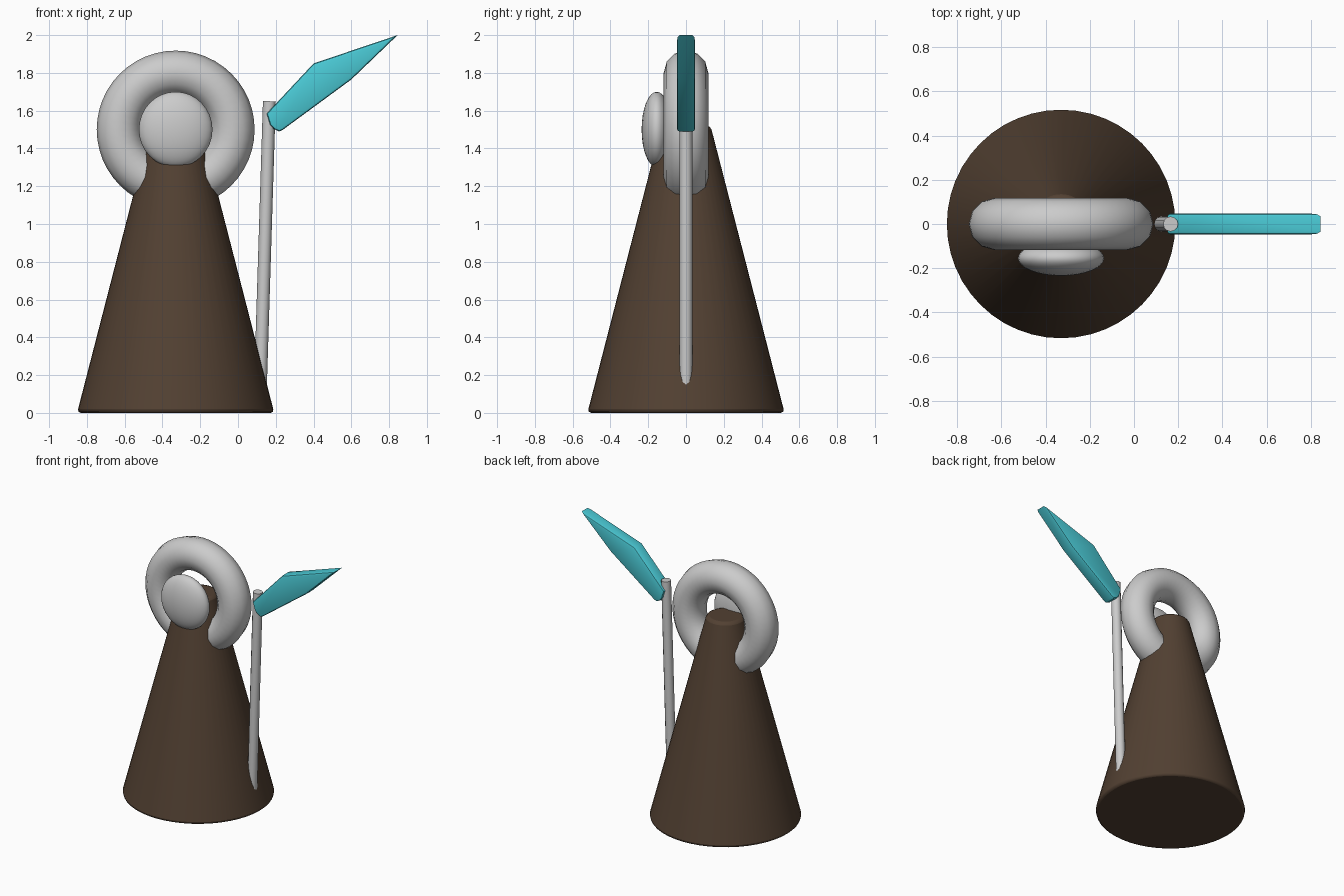
import bpy, bmesh, math
from mathutils import Vector

if "Cube" in bpy.data.objects:
    bpy.data.objects.remove(bpy.data.objects["Cube"])

CX = -0.33  # axis of the robe, ring and head


def material(name, rgb):
    m = bpy.data.materials.new(name)
    m.diffuse_color = (*rgb, 1)
    m.use_nodes = True
    m.node_tree.nodes["Principled BSDF"].inputs["Base Color"].default_value = m.diffuse_color
    return m


def finish(name, mat=None, angle=35):
    ob = bpy.context.object
    ob.name = name
    if mat:
        ob.data.materials.append(mat)
    bpy.ops.object.shade_smooth_by_angle(angle=math.radians(angle))
    return ob


def bevel(ob, width, segments=2):
    mod = ob.modifiers.new("bevel", "BEVEL")
    mod.width = width
    mod.segments = segments
    mod.limit_method = 'ANGLE'
    mod.angle_limit = math.radians(40)


brown = material("brown", (0.085, 0.052, 0.032))
cyan = material("cyan", (0.07, 0.60, 0.68))

# Tapered robe body
bpy.ops.mesh.primitive_cone_add(vertices=48, radius1=0.522, radius2=0.13, depth=1.52,
                                location=(CX, 0, 0.76))
bevel(finish("robe_body", brown), 0.02)

# Upright ring collar
bpy.ops.mesh.primitive_torus_add(major_radius=0.30, minor_radius=0.118, major_segments=48,
                                 minor_segments=12, location=(CX, 0, 1.5),
                                 rotation=(math.pi / 2, 0, 0))
finish("ring_collar", angle=60)

# Flattened round face
bpy.ops.mesh.primitive_uv_sphere_add(segments=32, ring_count=16, radius=1, location=(CX, -0.155, 1.5))
bpy.context.object.scale = (0.195, 0.08, 0.2)
finish("face_disc", angle=60)

# Slightly leaning staff
low, high = Vector((0.116, 0, 0.05)), Vector((0.166, 0, 1.65))
axis = high - low
bpy.ops.mesh.primitive_cylinder_add(vertices=12, radius=0.034, depth=axis.length,
                                    location=(low + high) / 2,
                                    rotation=axis.to_track_quat('Z', 'Y').to_euler())
finish("staff", angle=50)

# Blade: outline in x-z, extruded in y, with softened rims
outline = [(0.152, 1.585), (0.17, 1.525), (0.19, 1.503), (0.217, 1.49), (0.235, 1.497),
           (0.60, 1.765), (0.845, 2.0), (0.40, 1.85)]
half = 0.048
bm = bmesh.new()
face = bm.faces.new([bm.verts.new((x, -half, z)) for x, z in outline])
ext = bmesh.ops.extrude_face_region(bm, geom=[face])["geom"]
bmesh.ops.translate(bm, vec=(0, 2 * half, 0),
                    verts=[v for v in ext if isinstance(v, bmesh.types.BMVert)])
bmesh.ops.recalc_face_normals(bm, faces=bm.faces)
rims = [e for e in bm.edges if abs(e.verts[0].co.y - e.verts[1].co.y) < 1e-4]
bmesh.ops.bevel(bm, geom=rims, offset=0.014, segments=2, profile=0.5, affect='EDGES',
                clamp_overlap=True)
mesh = bpy.data.meshes.new("blade")
bm.to_mesh(mesh)
bm.free()
blade = bpy.data.objects.new("blade", mesh)
bpy.context.collection.objects.link(blade)
bpy.ops.object.select_all(action='DESELECT')
blade.select_set(True)
bpy.context.view_layer.objects.active = blade
finish("blade", cyan, 40)
